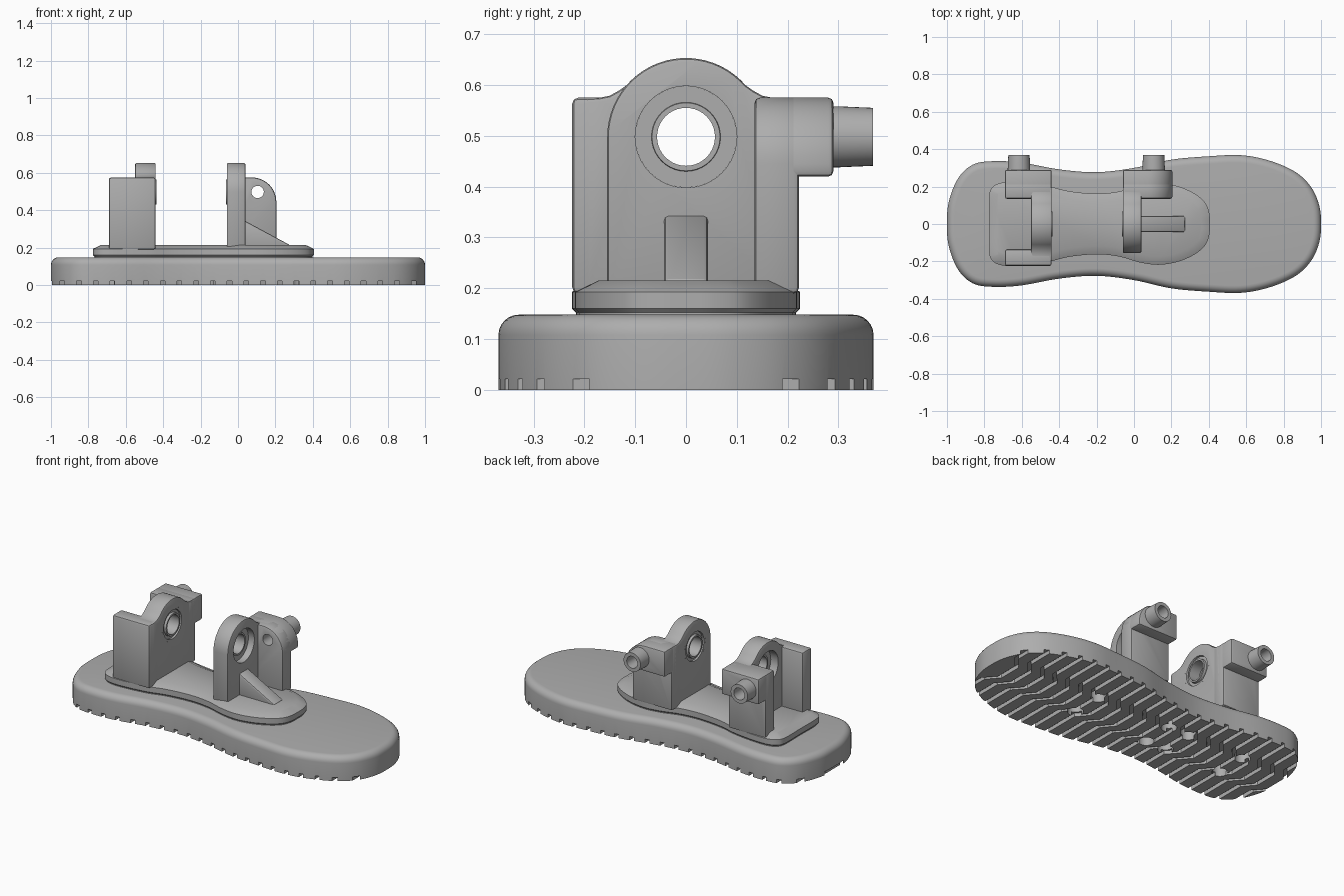
import bpy, bmesh
from math import sin, cos, pi, radians
from mathutils import Vector

if "Cube" in bpy.data.objects:
    bpy.data.objects.remove(bpy.data.objects["Cube"], do_unlink=True)

grey = bpy.data.materials.new("plain_grey")
grey.use_nodes = True
COLOUR = (0.42, 0.42, 0.42, 1)
grey.diffuse_color = COLOUR
grey.node_tree.nodes["Principled BSDF"].inputs["Base Color"].default_value = COLOUR

AXES = {"x": lambda u, v, t: (t, u, v), "y": lambda u, v, t: (u, t, v),
        "z": lambda u, v, t: (u, v, t)}
parts = []


def finish(name, bm):
    bmesh.ops.recalc_face_normals(bm, faces=bm.faces)
    mesh = bpy.data.meshes.new(name)
    bm.to_mesh(mesh)
    bm.free()
    mesh.materials.append(grey)
    ob = bpy.data.objects.new(name, mesh)
    bpy.context.collection.objects.link(ob)
    parts.append(ob)
    return ob


def skin(bm, loops, closed=False):
    """Bridge equal loops of points; cap the ends or close the ring."""
    rings = [[bm.verts.new(p) for p in loop] for loop in loops]
    n = len(rings[0])
    pairs = list(zip(rings, rings[1:])) + ([(rings[-1], rings[0])] if closed else [])
    for a, b in pairs:
        for i in range(n):
            j = (i + 1) % n
            bm.faces.new((a[i], a[j], b[j], b[i]))
    if not closed:
        bm.faces.new(rings[0])
        bm.faces.new(rings[-1])


def prisms(name, outlines, axis, a, b):
    bm = bmesh.new()
    for pts in outlines:
        skin(bm, [[AXES[axis](u, v, t) for u, v in pts] for t in (a, b)])
    return finish(name, bm)


def bake(ob):
    """Turn the modifier result into plain mesh."""
    dg = bpy.context.evaluated_depsgraph_get()
    mesh = bpy.data.meshes.new_from_object(ob.evaluated_get(dg))
    ob.modifiers.clear()
    ob.data = mesh


def bevel(ob, width=0.01, segments=2):
    m = ob.modifiers.new("bevel", "BEVEL")
    m.width, m.segments = width, segments
    m.limit_method, m.angle_limit = "ANGLE", radians(40)
    bake(ob)
    return ob


def cut(ob, cutter):
    m = ob.modifiers.new("cut", "BOOLEAN")
    m.operation, m.solver, m.object = "DIFFERENCE", "EXACT", cutter
    bake(ob)
    parts.remove(cutter)
    bpy.data.objects.remove(cutter, do_unlink=True)


def circle(cu, cv, r, n=40):
    return [(cu + r * cos(2 * pi * i / n), cv + r * sin(2 * pi * i / n)) for i in range(n)]


def rect(u0, v0, u1, v1):
    return [(u0, v0), (u1, v0), (u1, v1), (u0, v1)]


def lathe(name, profile, axis, cu, cv):
    """Closed ring from (position, radius) points around an axis."""
    bm = bmesh.new()
    skin(bm, [[AXES[axis](u, v, t) for u, v in circle(cu, cv, r)] for t, r in profile], True)
    return finish(name, bm)


def mirrored_curve(half, steps=6):
    """Smooth closed outline from its +y half, heel to toe."""
    pts = [Vector(p) for p in half + [(x, -y) for x, y in half[-2:0:-1]]]
    n, out = len(pts), []
    for i in range(n):
        a, b, c, d = (pts[(i + k) % n] for k in (-1, 0, 1, 2))
        for s in range(steps):
            t = s / steps
            out.append(0.5 * (2 * b + (c - a) * t + (2 * a - 5 * b + 4 * c - d) * t * t
                              + (3 * b - a - 3 * c + d) * t ** 3))
    return out


def slab(name, outline, levels):
    """Stack inward offsets of an outline, given as (inset, height)."""
    n, loops = len(outline), []
    for inset, z in levels:
        loop = []
        for i, p in enumerate(outline):
            d = (outline[(i + 1) % n] - outline[i - 1]).normalized()
            loop.append((p.x + d.y * inset, p.y - d.x * inset, z))
        loops.append(loop)
    bm = bmesh.new()
    skin(bm, loops)
    return finish(name, bm)


# Sole with rounded upper rim
sole_half = [(-1, 0), (-0.99, 0.12), (-0.94, 0.245), (-0.86, 0.318), (-0.75, 0.336),
             (-0.6, 0.328), (-0.4, 0.292), (-0.2, 0.277), (0, 0.3), (0.2, 0.344),
             (0.4, 0.362), (0.57, 0.368), (0.72, 0.34), (0.86, 0.28), (0.945, 0.2),
             (0.99, 0.1), (1, 0)]
R = 0.04
rim = [(R * (1 - cos(a)), 0.108 + R * sin(a)) for a in [i * pi / 12 for i in range(7)]]
sole = slab("sole", mirrored_curve(sole_half), [(0, 0)] + rim)

# Tread: zigzag grooves across the underside
path = [(0, -0.5), (0, -0.14), (-0.06, -0.07), (-0.06, 0.07), (0, 0.14), (0, 0.5)]
W = 0.0125
grooves = []
for k in range(22):
    gx = -0.94 + 0.0895 * k
    grooves.append([(gx + x - W, y) for x, y in path] + [(gx + x + W, y) for x, y in path[::-1]])
cut(sole, prisms("groove_cutter", grooves, "z", -0.03, 0.022))

# Screw holes in the underside
holes = [circle(x, y, 0.043, 24) for x in (0.33, -0.165, -0.3, -0.68) for y in (-0.095, 0.095)]
cut(sole, prisms("screw_cutter", holes, "z", -0.03, 0.08))

# Mounting plate with chamfered edge
plate_half = [(-0.775, 0), (-0.775, 0.145), (-0.755, 0.198), (-0.7, 0.222), (-0.6, 0.222),
              (-0.47, 0.206), (-0.35, 0.176), (-0.2, 0.162), (-0.08, 0.174), (0.03, 0.205),
              (0.13, 0.218), (0.23, 0.203), (0.32, 0.165), (0.38, 0.115), (0.403, 0.055),
              (0.405, 0)]
slab("mounting_plate", mirrored_curve(plate_half),
     [(0.008, 0.145), (0.008, 0.152), (0, 0.16), (0, 0.193), (0.045, 0.215)])

# Shared bracket dimensions
AXLE, TOP, FOOT, ARCH = 0.498, 0.575, 0.19, 0.155


def arch_profile(both_sides):
    """Upright plate with a round top that blends into the side columns."""
    shoulder = [(0.2, FOOT), (0.2, TOP - 0.002), (0.17, TOP), (0.15, 0.579), (0.132, 0.589)]
    start = radians(41)
    end = pi - start if both_sides else pi
    arc = [(ARCH * cos(start + (end - start) * i / 24), AXLE + ARCH * sin(start + (end - start) * i / 24))
           for i in range(25)]
    left = [(-y, z) for y, z in shoulder[::-1]] if both_sides else [(-ARCH, FOOT)]
    return shoulder + arc + left


def bearing_upright(name, x0, x1, both_sides, flush, inward):
    plate = bevel(prisms(name + "_upright", [arch_profile(both_sides)], "x", x0, x1), 0.008)
    cut(plate, prisms("bore_cutter", [circle(0, AXLE, 0.1, 48)], "x", x0 - 0.1, x1 + 0.1))
    # Bearing is flush on one face, leaving a pocket on the other
    steps = [(0, 0.1), (0, 0.087), (0.01, 0.085), (0.01, 0.069), (-0.004, 0.067),
             (-0.004, 0.057), (0.065, 0.057), (0.065, 0.067), (0.06, 0.068), (0.06, 0.1)]
    lathe(name + "_bearing", [(flush + inward * t, r) for t, r in steps], "x", 0, AXLE)


def motor_side(name, x0, x1, tube_x, corner):
    """Column with an overhanging housing and a hollow outlet on the +y side."""
    cap = [(x1 - corner + corner * sin(a), TOP - corner + corner * cos(a))
           for a in [i * pi / 24 for i in range(13)]] if corner else [(x1, TOP)]
    for label, y0, y1, z0 in (("column", 0.135, 0.222, FOOT), ("housing", 0.15, 0.29, 0.42)):
        block = prisms(name + "_" + label, [[(x1, z0), (x0, z0), (x0, TOP)] + cap], "y", y0, y1)
        bevel(block, 0.01)
        cut(block, prisms("drill", [circle(tube_x, AXLE, 0.033)], "y", 0, 0.4))
    lathe(name + "_outlet", [(0.27, 0.06), (0.3, 0.06), (0.368, 0.057), (0.368, 0.036),
                             (0.27, 0.033)], "y", tube_x, AXLE)


# Rear bracket: upright between two side walls
bearing_upright("rear", -0.55, -0.44, True, -0.44, -1)
motor_side("rear", -0.69, -0.44, -0.615, 0)
bevel(prisms("rear_side_wall", [rect(-0.69, FOOT, -0.44, TOP)], "y", -0.224, -0.135), 0.012)

# Front bracket: upright, rounded column and bracing gusset
bearing_upright("front", -0.06, 0.04, False, -0.06, 1)
motor_side("front", -0.06, 0.205, 0.105, 0.13)
bevel(prisms("front_gusset", [[(0.02, 0.2), (0.28, 0.2), (0.27, 0.218), (0.04, 0.342), (0.02, 0.342)]],
             "y", -0.043, 0.043), 0.008)

# Smooth rounded surfaces while keeping crisp edges
bpy.ops.object.select_all(action="DESELECT")
for ob in parts:
    ob.select_set(True)
bpy.context.view_layer.objects.active = sole
bpy.ops.object.shade_smooth_by_angle(angle=radians(30))
